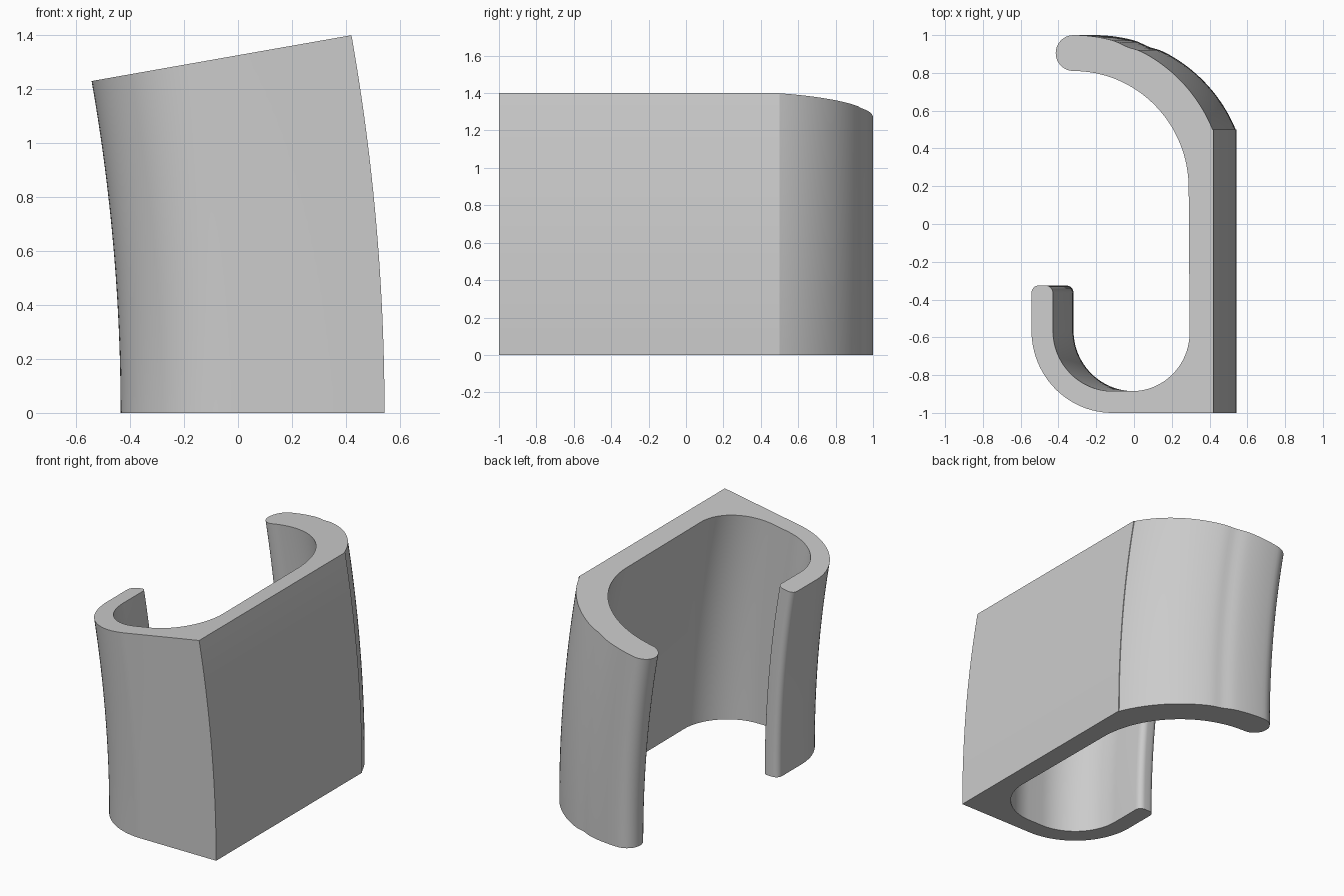
import bpy, bmesh
from math import sin, cos, radians, exp
from mathutils import Matrix, Vector

cube = bpy.data.objects.get("Cube")
if cube:
    bpy.data.objects.remove(cube, do_unlink=True)

BEND = radians(10)        # total tilt of the top section
RADIUS = 8.06             # bend radius at the outer plate
PLATE_X = 0.543
STEPS = 24


def arc(cx, cy, r, start, end, n=24):
    """Points along a circular arc, angles in degrees."""
    angles = [radians(start + (end - start) * i / n) for i in range(n + 1)]
    return [(cx + r * cos(a), cy + r * sin(a)) for a in angles]


def rippled(points):
    """Shallow groove running up the back of the large hook."""
    return [(x, y - 0.009 * exp(-((x - 0.08) / 0.045) ** 2)) for x, y in points]


# Hook cross-section, counter-clockwise from the outer front corner
profile = [(PLATE_X, -1.0), (PLATE_X, 0.5)]
profile += rippled(arc(-0.21, 0.19, 0.81, 22.5, 90, 40))       # large hook, outside
profile += arc(-0.21, 0.905, 0.095, 90, 270, 16)[1:]           # rounded tip
profile += arc(-0.21, 0.19, 0.62, 90, 0, 32)[1:]               # large hook, inside
profile += arc(0.105, -0.575, 0.31, 0, -90)                    # inner corner
profile += arc(0.0, -0.565, 0.32, 270, 180)                    # small hook, inside
profile += arc(-0.36, -0.365, 0.04, 0, 90, 8)                  # small tip
profile += arc(-0.395, -0.365, 0.04, 90, 180, 8)
profile += arc(0.0, -0.565, 0.435, 180, 270)                   # small hook, outside

# Sweep the section along the bend
bm = bmesh.new()
pivot = Vector((PLATE_X - RADIUS, 0, 0))
rings = []
for s in range(STEPS + 1):
    turn = Matrix.Rotation(-BEND * s / STEPS, 3, 'Y')
    rings.append([bm.verts.new(pivot + turn @ (Vector((x, y, 0)) - pivot))
                  for x, y in profile])
n = len(profile)
for low, high in zip(rings, rings[1:]):
    for i in range(n):
        j = (i + 1) % n
        bm.faces.new((low[i], low[j], high[j], high[i]))

# End faces
bm.faces.new(rings[0][::-1])
bm.faces.new(rings[-1])
bmesh.ops.recalc_face_normals(bm, faces=bm.faces)

mesh = bpy.data.meshes.new("curved_hook_clip")
bm.to_mesh(mesh)
bm.free()
clip = bpy.data.objects.new("curved_hook_clip", mesh)
bpy.context.collection.objects.link(clip)

# Plain grey material
grey = bpy.data.materials.new("plain_grey")
grey.use_nodes = True
color = (0.6, 0.6, 0.6, 1.0)
grey.diffuse_color = color
grey.node_tree.nodes["Principled BSDF"].inputs["Base Color"].default_value = color
mesh.materials.append(grey)

bpy.ops.object.select_all(action='DESELECT')
clip.select_set(True)
bpy.context.view_layer.objects.active = clip
bpy.ops.object.shade_smooth_by_angle(angle=radians(25))
